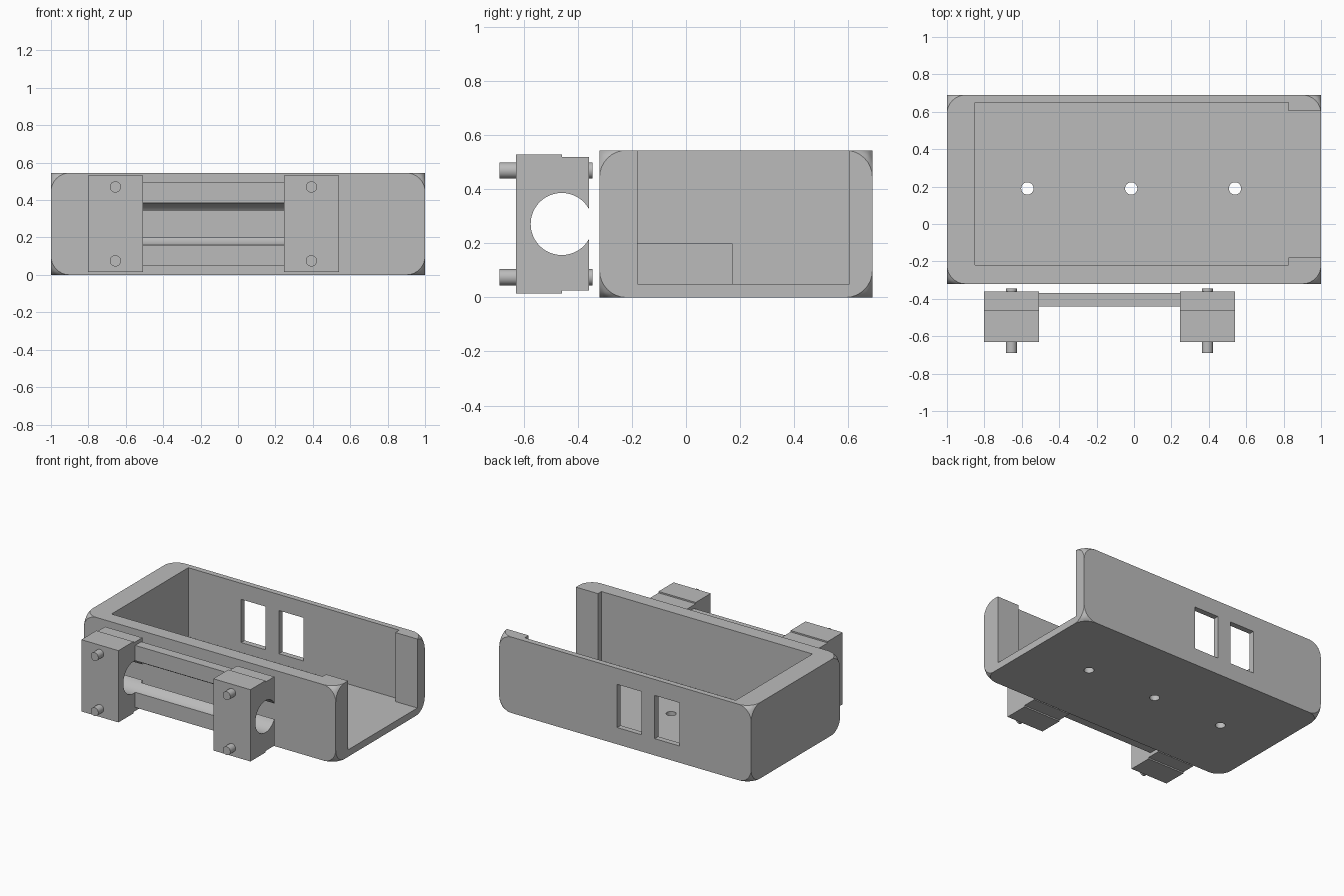
import bpy, bmesh, math
from mathutils import Matrix, Vector

cube = bpy.data.objects.get("Cube")
if cube:
    bpy.data.objects.remove(cube, do_unlink=True)

grey = bpy.data.materials.new("light_grey_plastic")
grey.use_nodes = True
colour = (0.5, 0.5, 0.5, 1)
grey.diffuse_color = colour
grey.node_tree.nodes["Principled BSDF"].inputs["Base Color"].default_value = colour


def finish(name, bm):
    bmesh.ops.recalc_face_normals(bm, faces=bm.faces[:])
    mesh = bpy.data.meshes.new(name)
    bm.to_mesh(mesh)
    bm.free()
    mesh.materials.append(grey)
    obj = bpy.data.objects.new(name, mesh)
    bpy.context.collection.objects.link(obj)
    return obj


def box(name, x, y, z, corner=0):
    """Box from (min, max) ranges, with optional rounded corner points."""
    bm = bmesh.new()
    bmesh.ops.create_cube(bm, size=1)
    for v in bm.verts:
        v.co = Vector([r[0] + (c + 0.5) * (r[1] - r[0]) for c, r in zip(v.co, (x, y, z))])
    if corner:
        bmesh.ops.bevel(bm, geom=bm.verts[:], offset=corner, segments=8,
                        profile=0.5, affect='VERTICES')
    return finish(name, bm)


def rod(name, centre, radius, length, axis, sides=48):
    bm = bmesh.new()
    turn = {'X': Matrix.Rotation(math.pi / 2, 4, 'Y'),
            'Y': Matrix.Rotation(math.pi / 2, 4, 'X'),
            'Z': Matrix.Identity(4)}[axis]
    bmesh.ops.create_cone(bm, cap_ends=True, segments=sides, radius1=radius,
                          radius2=radius, depth=length,
                          matrix=Matrix.Translation(centre) @ turn)
    return finish(name, bm)


def extrude_x(name, profile, x0, x1):
    bm = bmesh.new()
    face = bm.faces.new([bm.verts.new((x0, y, z)) for y, z in profile])
    new = bmesh.ops.extrude_face_region(bm, geom=[face])["geom"]
    bmesh.ops.translate(bm, vec=(x1 - x0, 0, 0),
                        verts=[g for g in new if isinstance(g, bmesh.types.BMVert)])
    return finish(name, bm)


def cut(obj, cutter):
    mod = obj.modifiers.new("cut", 'BOOLEAN')
    mod.operation = 'DIFFERENCE'
    mod.solver = 'EXACT'
    mod.object = cutter
    bpy.context.view_layer.objects.active = obj
    bpy.ops.object.modifier_apply(modifier=mod.name)
    bpy.data.objects.remove(cutter, do_unlink=True)


def smooth(obj):
    bpy.ops.object.select_all(action='DESELECT')
    obj.select_set(True)
    bpy.context.view_layer.objects.active = obj
    bpy.ops.object.shade_smooth_by_angle(angle=math.radians(25))


# Open-topped case with one open end
case = box("case", (-1, 1), (-0.32, 0.69), (0, 0.545), corner=0.1)
cut(case, box("cavity", (-0.85, 0.825), (-0.22, 0.65), (0.05, 0.8)))
cut(case, box("end_opening", (0.7, 1.2), (-0.18, 0.605), (0.05, 0.8)))
cut(case, box("end_pocket", (-0.93, -0.8), (-0.22, 0.17), (0.05, 0.2)))

# Windows through the back wall
for x0, x1 in ((-0.43, -0.235), (-0.13, 0.063)):
    cut(case, box("window", (x0, x1), (0.55, 0.8), (0.12, 0.43)))

# Screw holes in the floor
for x in (-0.57, -0.015, 0.54):
    cut(case, rod("floor_hole", (x, 0.19, 0.02), 0.033, 0.2, 'Z', 32))
smooth(case)

# Tube clamps with stepped outline, each held by two bolts
bore_centre, bore_radius = (-0.13, -0.46, 0.272), 0.115
outline = [(-0.63, 0.015), (-0.46, 0.015), (-0.46, 0.025), (-0.36, 0.025),
           (-0.36, 0.52), (-0.46, 0.52), (-0.46, 0.53), (-0.63, 0.53)]
for side, x0, x1 in (("right", -0.803, -0.508), ("left", 0.245, 0.54)):
    clamp = extrude_x(side + "_clamp", outline, x0, x1)
    cut(clamp, rod("bore", bore_centre, bore_radius, 3, 'X', 64))
    smooth(clamp)
    for level, z in (("lower", 0.075), ("upper", 0.47)):
        smooth(rod(f"{side}_{level}_bolt", ((x0 + x1) / 2, -0.518, z), 0.03, 0.345, 'Y', 32))

# Bridge bars joining the clamps, hollowed by the same bore
bars = box("bridge_bars", (-0.508, 0.245), (-0.44, -0.37), (0.05, 0.495))
cut(bars, rod("bore", bore_centre, bore_radius, 3, 'X', 64))
smooth(bars)
